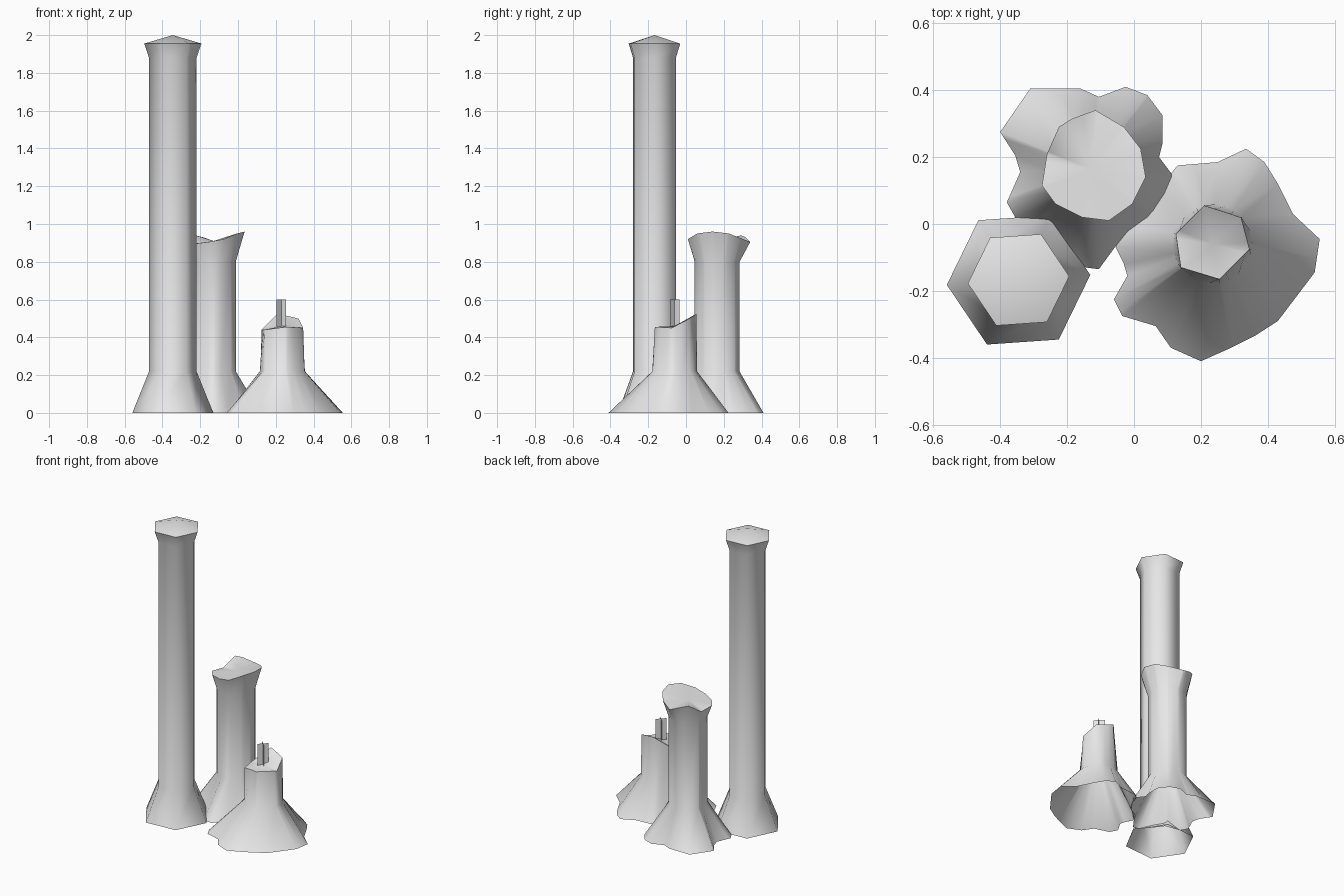
import bpy, bmesh, math
from mathutils import Vector

cube = bpy.data.objects.get("Cube")
if cube:
    bpy.data.objects.remove(cube, do_unlink=True)

# Single stone colour
stone = bpy.data.materials.new("pale_grey")
stone.use_nodes = True
GREY = (0.8, 0.8, 0.8, 1)
stone.diffuse_color = GREY
stone.node_tree.nodes["Principled BSDF"].inputs["Base Color"].default_value = GREY


def finish(name, bm, recalc=True):
    """Turn a bmesh into a named, shaded object."""
    if recalc:
        bmesh.ops.recalc_face_normals(bm, faces=bm.faces)
    mesh = bpy.data.meshes.new(name)
    bm.to_mesh(mesh)
    bm.free()
    mesh.materials.append(stone)
    obj = bpy.data.objects.new(name, mesh)
    bpy.context.collection.objects.link(obj)
    bpy.ops.object.select_all(action='DESELECT')
    bpy.context.view_layer.objects.active = obj
    obj.select_set(True)
    bpy.ops.object.shade_smooth_by_angle(angle=math.radians(65))
    return obj


def circle(center, radius, z, sides, turn=0):
    """Regular polygon ring of 3D points."""
    steps = [turn + math.tau * i / sides for i in range(sides)]
    return [(center[0] + radius * math.cos(a), center[1] + radius * math.sin(a), z) for a in steps]


def angle_of(point, center):
    return math.atan2(point[1] - center[1], point[0] - center[0]) % math.tau


def sample(ring, center, angle):
    """Point where a ray from the centre crosses the ring."""
    ray = Vector((math.cos(angle), math.sin(angle)))
    for i, end in enumerate(ring):
        p, q = Vector(ring[i - 1]), Vector(end)
        a, b = p.xy - Vector(center), q.xy - Vector(center)
        ca, cb = ray.cross(a), ray.cross(b)
        if ca * cb <= 0 and ca != cb:
            hit = p.lerp(q, ca / (ca - cb))
            if (hit.xy - Vector(center)).dot(ray) > 0:
                return hit
    return Vector(ring[0])


def column(name, center, rings, apex, angles):
    """Loft the rings upward, open below, closed by a fan at the apex height."""
    bm = bmesh.new()
    loops = [[bm.verts.new(sample(r, center, a)) for a in angles] for r in rings]
    tip = bm.verts.new((*center, apex))
    n = len(angles)
    for i in range(n):
        j = (i + 1) % n
        for low, high in zip(loops, loops[1:]):
            bm.faces.new((low[i], low[j], high[j], high[i]))
        bm.faces.new((loops[-1][i], loops[-1][j], tip))
    return finish(name, bm)


def merged_angles(center, *rings):
    """Every corner direction of the given rings, without near duplicates."""
    result = []
    for a in sorted(angle_of(p, center) for r in rings for p in r):
        if not result or a - result[-1] > 0.01:
            result.append(a)
    return result


def ground(points):
    return [(x, y, 0) for x, y in points]


# Tall six-sided column with flared foot and low pointed lid
mid, turn = (-.345, -.167), math.radians(4)
profile = [(.215, 0), (.126, .22), (.126, 1.88), (.152, 1.955)]
tall = [circle(mid, r, z, 6, turn) for r, z in profile]
column("tall_column", mid, tall, 2, merged_angles(mid, tall[0]))

# Middle column with lobed foot and uneven flared rim
mid = (-.13, .165)
foot = ground([(.12, .14), (.075, .2), (.085, .24), (.085, .325), (.04, .385), (-.025, .41),
               (-.105, .38), (-.16, .405), (-.31, .405), (-.4, .275), (-.355, .205),
               (-.34, .155), (-.38, .065), (-.355, .02), (-.25, 0), (-.19, -.08),
               (-.145, -.13), (-.105, -.135), (-.05, -.06), (.06, .04)])
rim = [(.035, .14, .96), (.02, .225, .95), (-.03, .29, .925), (-.115, .34, .905),
       (-.185, .315, .93), (-.225, .29, .94), (-.26, .21, .88), (-.275, .115, .89),
       (-.235, .06, .895), (-.155, .02, .905), (-.075, .01, .92), (-.005, .06, .95)]
shaft = [circle(mid, .12, z, 24) for z in (.22, .8)]
column("middle_column", mid, [foot, *shaft, rim], .91, merged_angles(mid, foot, rim))

# Short column with broad lobed foot and slanted top
mid = (.235, -.06)
foot = ground([(.555, -.045), (.475, .03), (.43, .12), (.39, .185), (.335, .225), (.25, .185),
               (.13, .175), (.11, .15), (.09, .09), (.04, .02), (-.03, -.02), (-.055, -.07),
               (-.03, -.12), (-.02, -.155), (-.06, -.225), (-.035, -.275), (.065, -.305),
               (.11, -.37), (.2, -.41), (.29, -.37), (.36, -.335), (.43, -.29), (.54, -.145)])
rim = [(.32, .02, .5), (.21, .055, .525), (.125, -.03, .44), (.14, -.13, .44),
       (.255, -.165, .455), (.345, -.075, .45)]
shaft = circle(mid, .12, .22, 24)
column("short_column", mid, [foot, shaft, rim], .46, merged_angles(mid, foot, rim))

# Two crossed upright blades on the short column
bm = bmesh.new()
for side in (1, -1):
    dx, dy = .025, .025 * side
    corners = [(-dx, -dy, .44), (dx, dy, .44), (dx, dy, .6), (-dx, -dy, .6)]
    bm.faces.new([bm.verts.new((.23 + x, -.06 + y, z)) for x, y, z in corners])
finish("crossed_blades", bm, recalc=False)
